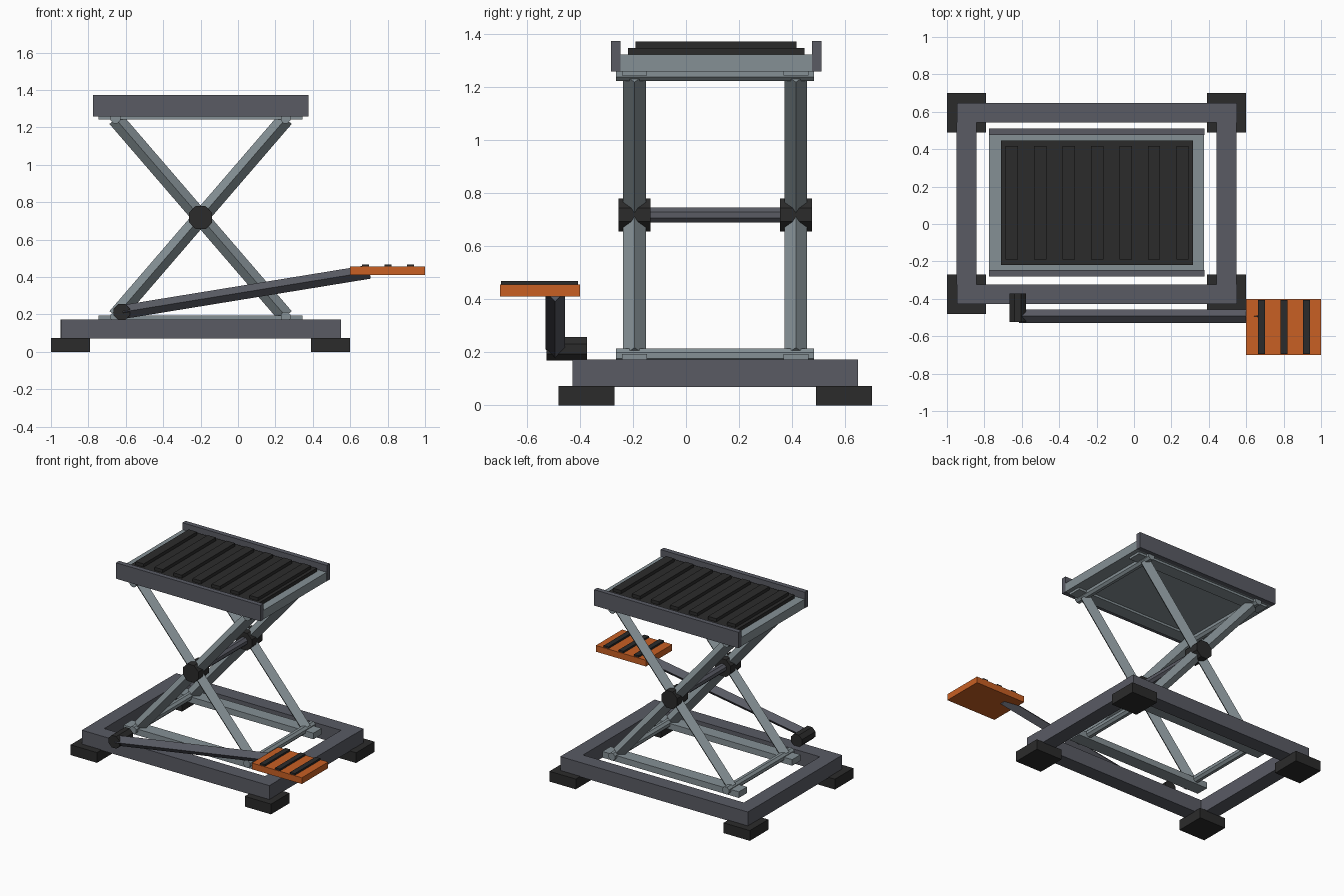
import bpy, bmesh, math
from mathutils import Vector, Matrix

if "Cube" in bpy.data.objects:
    bpy.data.objects.remove(bpy.data.objects["Cube"])


def material(name, rgb):
    m = bpy.data.materials.new(name)
    m.diffuse_color = (*rgb, 1)
    m.use_nodes = True
    m.node_tree.nodes["Principled BSDF"].inputs["Base Color"].default_value = m.diffuse_color
    return m


SLATE = material("slate steel", (0.10, 0.104, 0.127))
GREY = material("light grey steel", (0.235, 0.28, 0.30))
BLACK = material("black rubber", (0.024, 0.024, 0.024))
ORANGE = material("orange paint", (0.58, 0.115, 0.017))


def finish(name, bm, mat):
    me = bpy.data.meshes.new(name)
    bm.to_mesh(me)
    bm.free()
    me.materials.append(mat)
    ob = bpy.data.objects.new(name, me)
    bpy.context.collection.objects.link(ob)
    return ob


def box(name, x, y, z, mat):
    """Box from (min, max) ranges on each axis."""
    bm = bmesh.new()
    bmesh.ops.create_cube(bm, size=1)
    for v in bm.verts:
        v.co = [(r[0] + r[1]) / 2 + c * (r[1] - r[0]) for r, c in zip((x, y, z), v.co)]
    return finish(name, bm, mat)


def bar(name, a, b, r, mat, sides=8):
    """Prism from a to b: 4 sides stand on a corner, 8 sides have flats up and r is to the flat."""
    a, b = Vector(a), Vector(b)
    axis = (b - a).normalized()
    side = Vector((1, 0, 0)) if abs(axis.y) > 0.9 else Vector((0, 1, 0))
    up = axis.cross(side)
    off = 0
    if sides == 8:
        off, r = math.pi / 8, r / math.cos(math.pi / 8)
    bm = bmesh.new()
    rings = []
    for p in (a, b):
        rings.append([bm.verts.new(p + r * (math.cos(t) * side + math.sin(t) * up))
                      for t in (off + math.tau * i / sides for i in range(sides))])
    bm.faces.new(rings[0])
    bm.faces.new(rings[1])
    for i in range(sides):
        j = (i + 1) % sides
        bm.faces.new((rings[0][i], rings[0][j], rings[1][j], rings[1][i]))
    bmesh.ops.recalc_face_normals(bm, faces=bm.faces)
    return finish(name, bm, mat)


CX, CY, CZ = -0.2, 0.11, 0.718      # middle of the scissor mechanism

# Base frame and feet
for s in (-1, 1):
    y = CY + s * 0.4855
    box("base_long_rail", (-0.947, 0.55), (y - 0.0525, y + 0.0525), (0.07, 0.174), SLATE)
    x = CX + s * 0.695
    box("base_end_rail", (x - 0.053, x + 0.053), (CY - 0.433, CY + 0.433), (0.07, 0.174), SLATE)
    for t in (-1, 1):
        fy = CY + t * 0.485
        box("foot", (x - 0.105, x + 0.105), (fy - 0.105, fy + 0.105), (0, 0.074), BLACK)

# Scissor arms, hubs and sliding channels on both sides
HX, HZ = 0.455, 0.528
for s in (-1, 1):
    y = CY + s * 0.304
    for d in (-1, 1):
        bar("scissor_arm", (CX - d * HX, y, CZ - HZ), (CX + d * HX, y, CZ + HZ), 0.0425, GREY, 4)
    bar("pivot_hub", (CX, y - 0.06, CZ), (CX, y + 0.06, CZ), 0.062, BLACK)
    for z0, z1, n in ((0.15, 0.194, "lower"), (1.242, 1.285, "upper")):
        box(n + "_channel", (CX - 0.545, CX + 0.345 + 0.2), (y - 0.047, y + 0.047), (z0, z1), GREY)

# Axle and cross bars
bar("center_axle", (CX, CY - 0.26, CZ), (CX, CY + 0.26, CZ), 0.028, SLATE)
for d in (-1, 1):
    for e in (-1, 1):
        x, z = CX + d * HX, CZ + e * 0.53
        bar("cross_bar", (x, CY - 0.373, z), (x, CY + 0.373, z), 0.026, GREY)

# Platform with side lips and ribbed mat
box("platform_deck", (-0.775, 0.375), (-0.26, 0.49), (1.258, 1.322), GREY)
for y0, y1 in ((-0.282, -0.247), (0.475, 0.51)):
    box("platform_lip", (-0.776, 0.376), (y0, y1), (1.257, 1.372), SLATE)
box("platform_mat", (-0.712, 0.316), (-0.219, 0.447), (1.32, 1.347), BLACK)
for i in range(7):
    x = -0.653 + i * 0.152
    box("mat_rib", (x - 0.033, x + 0.033), (-0.19, 0.417), (1.34, 1.37), BLACK)

# Foot lever and its pivot
bar("lever_pivot", (-0.622, -0.525, 0.213), (-0.622, -0.372, 0.213), 0.044, BLACK)
bar("lever_arm", (-0.615, -0.493, 0.213), (0.704, -0.493, 0.428), 0.037, SLATE, 4)

# Pedal with grip strips
box("pedal", (0.6, 1.0), (-0.7, -0.4), (0.41, 0.455), ORANGE)
for x in (0.682, 0.803, 0.922):
    box("pedal_grip", (x - 0.019, x + 0.019), (-0.696, -0.406), (0.45, 0.468), BLACK)
